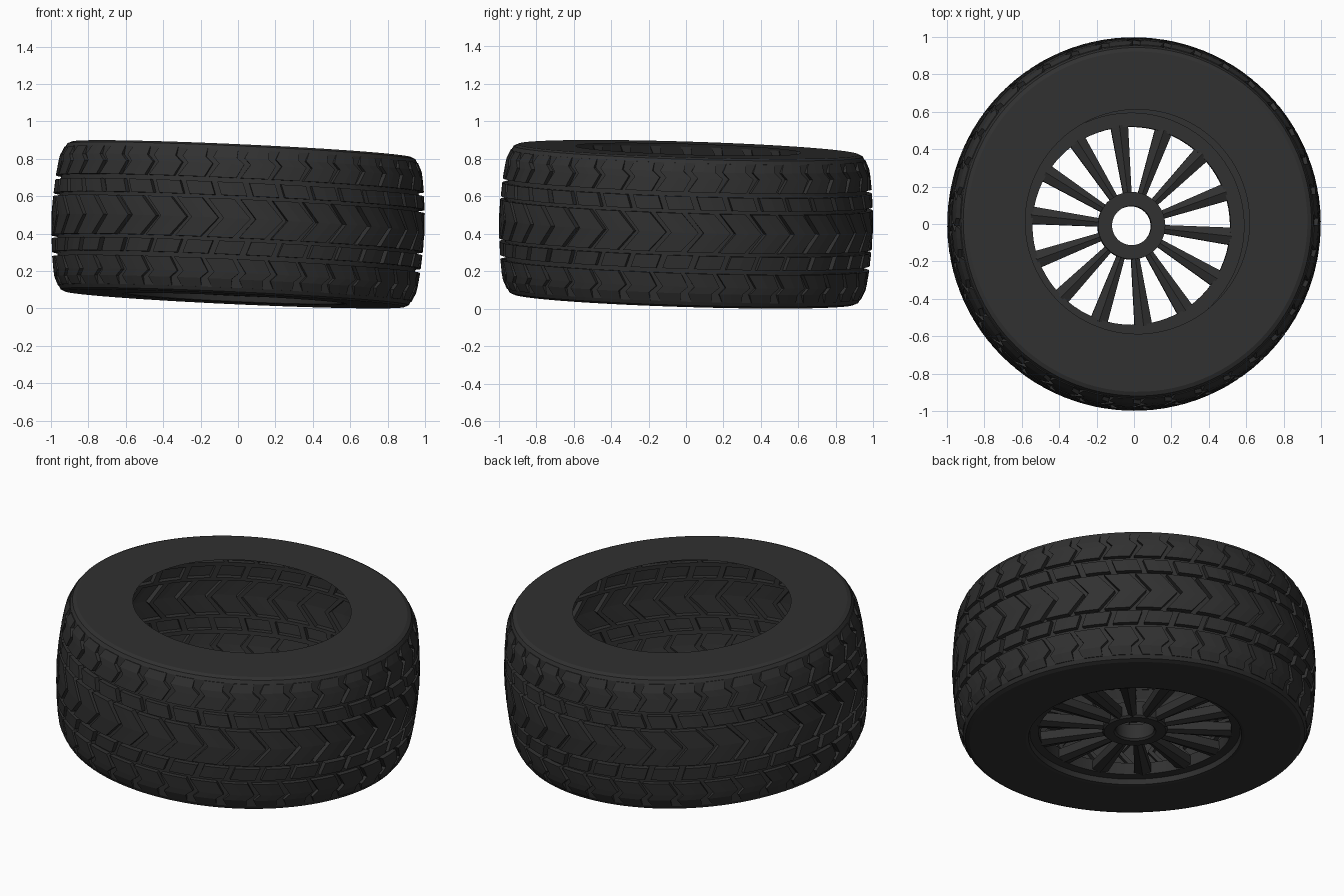
import bpy, bmesh
from math import sin, cos, pi, tau
from mathutils import Matrix, Vector

if "Cube" in bpy.data.objects:
    bpy.data.objects.remove(bpy.data.objects["Cube"])

mat = bpy.data.materials.new("dark_rubber")
mat.diffuse_color = (0.03, 0.03, 0.03, 1)
mat.use_nodes = True
mat.node_tree.nodes["Principled BSDF"].inputs["Base Color"].default_value = mat.diffuse_color

# the whole wheel lies on its side with a slight tilt
tilt = Vector((0, 0, 1)).rotation_difference(Vector((0.046, 0.031, 1))).to_matrix().to_4x4()
PLACE = Matrix.Translation((0, 0, 0.45)) @ tilt @ Matrix.Translation((0, 0, -0.4))


def polar(r, a, h):
    return (r * cos(a), r * sin(a), h)


def finish(bm, name):
    bmesh.ops.recalc_face_normals(bm, faces=bm.faces[:])
    me = bpy.data.meshes.new(name)
    bm.to_mesh(me)
    bm.free()
    me.materials.append(mat)
    ob = bpy.data.objects.new(name, me)
    bpy.context.collection.objects.link(ob)
    ob.matrix_world = PLACE
    return ob


def revolve(name, profile, n=72, closed=True):
    bm = bmesh.new()
    rings = [[bm.verts.new(polar(r, tau * i / n, h)) for i in range(n)] for r, h in profile]
    m = len(profile)
    for k in range(m if closed else m - 1):
        a, b = rings[k], rings[(k + 1) % m]
        for i in range(n):
            j = (i + 1) % n
            f = bm.faces.new((a[i], a[j], b[j], b[i]))
            f.smooth = True
    ob = finish(bm, name)
    ob.data.set_sharp_from_angle(angle=0.5)
    return ob


# tread rows, lower half: height, groove radius, block radius, shift, start of gap
half = [
    (0.030, 0.943, 0.947, 0.25, 0.66),
    (0.075, 0.948, 0.968, 0.12, 0.76),
    (0.110, 0.952, 0.975, 0.32, 0.80),
    (0.183, 0.957, 0.985, 0.02, 0.86),
    (0.207, 0.959, 0.987, 0.30, 0.80),
    (0.278, 0.962, 0.993, 0.45, 0.80),
    (0.296, 0.963, 0.995, 0.05, 0.80),
    (0.400, 0.964, 0.999, 0.55, 0.84),
]
rows = half + [(0.8 - h, a, b, s, g) for h, a, b, s, g in reversed(half[:-1])]
GROOVE_BANDS = {3, 5, 8, 10}
PITCHES, COLS = 36, 3
N = PITCHES * COLS


# tyre: one hollow sheet, raised where a tread block sits
def build_tyre():
    bm = bmesh.new()
    cache = {}
    last = len(rows) - 1

    def vert(i, j, up):
        i %= N
        key = (i, j, up)
        if key not in cache:
            h, r_in, r_out, shift, gap = rows[j]
            if 7 < j < 12:
                shift += 0.0
            u = (0, gap / 2, gap)[i % COLS]
            a = tau * (i // COLS + u + shift) / PITCHES
            cache[key] = bm.verts.new(polar(r_out if up else r_in, a, h))
        return cache[key]

    def raised(i, j):
        return 0 <= j < last and j not in GROOVE_BANDS and i % COLS != COLS - 1

    for j in range(last):
        for i in range(N):
            up = raised(i, j)
            bm.faces.new([vert(p, q, up) for p, q in ((i, j), (i + 1, j), (i + 1, j + 1), (i, j + 1))])
            if up != raised(i + 1, j):
                bm.faces.new((vert(i + 1, j, True), vert(i + 1, j + 1, True),
                              vert(i + 1, j + 1, False), vert(i + 1, j, False)))
    for j in range(last + 1):
        for i in range(N):
            if raised(i, j) != raised(i, j - 1):
                bm.faces.new((vert(i, j, True), vert(i + 1, j, True),
                              vert(i + 1, j, False), vert(i, j, False)))
    # rounded shoulders and flat sidewalls down to the bead
    for j, side in ((0, 0), (last, 1)):
        ring = [vert(i, j, False) for i in range(N)]
        for r, h in ((0.932, 0.010), (0.910, 0.0), (0.600, 0.0)):
            h = 0.8 - h if side else h
            new = []
            for v in ring:
                d = Vector((v.co.x, v.co.y)).normalized() * r
                new.append(bm.verts.new((d.x, d.y, h)))
            for i in range(N):
                k = (i + 1) % N
                bm.faces.new((ring[i], ring[k], new[k], new[i]))
            ring = new
    return finish(bm, "tyre")


build_tyre()

# rim ring and hub
revolve("rim_ring", [(0.605, 0.0), (0.585, 0.005), (0.578, 0.035), (0.53, 0.04),
                     (0.53, 0.11), (0.605, 0.11)])
revolve("hub", [(0.105, 0.045), (0.115, 0.035), (0.17, 0.035), (0.18, 0.045),
                (0.18, 0.13), (0.105, 0.13)], n=48)

# fourteen ridged spokes, widening towards the rim
bm = bmesh.new()
for k in range(14):
    rot = Matrix.Rotation(-pi / 30 + tau * k / 14, 4, 'Z')
    ends = []
    for r, w in ((0.17, 0.022), (0.54, 0.047)):
        section = ((-w, 0.05), (0, 0.037), (w, 0.05), (w, 0.10), (0, 0.115), (-w, 0.10))
        ends.append([bm.verts.new(rot @ Vector((r, y, z))) for y, z in section])
    a, b = ends
    for i in range(6):
        j = (i + 1) % 6
        bm.faces.new((a[i], a[j], b[j], b[i]))
    bm.faces.new(a)
    bm.faces.new(b)
finish(bm, "spokes")
